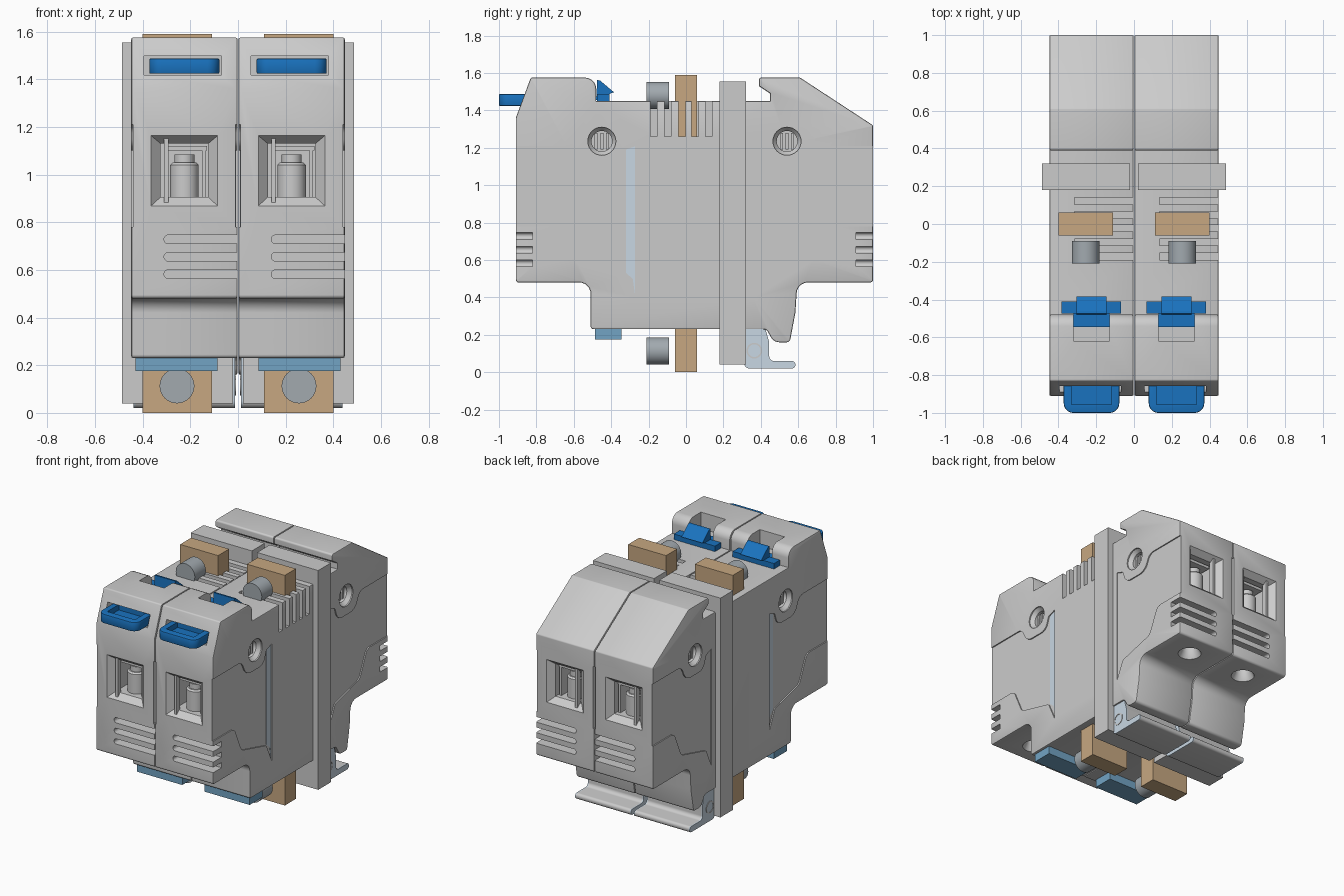
import bpy, bmesh, math
from mathutils import Vector as V

if "Cube" in bpy.data.objects:
    bpy.data.objects.remove(bpy.data.objects["Cube"])

def mat(name, c):
    m = bpy.data.materials.new(name)
    m.diffuse_color = (*c, 1)
    m.use_nodes = True
    m.node_tree.nodes["Principled BSDF"].inputs["Base Color"].default_value = m.diffuse_color
    return m
BLUE = mat("blue", (0.01, 0.17, 0.52))
SKY = mat("sky", (0.17, 0.37, 0.55))
TAN = mat("tan", (0.57, 0.39, 0.22))
STEEL = mat("steel", (0.36, 0.4, 0.43))
PALE = mat("pale", (0.58, 0.68, 0.77))

# ---------- helpers ----------
def loft(name, rings, m=None, bevel=0):
    bm = bmesh.new()
    vs = [[bm.verts.new(p) for p in r] for r in rings]
    n = len(rings[0])
    for a, b in zip(vs, vs[1:]):
        for i in range(n):
            bm.faces.new((a[i], a[(i + 1) % n], b[(i + 1) % n], b[i]))
    caps = [bm.faces.new(vs[0]), bm.faces.new(vs[-1])]
    bmesh.ops.recalc_face_normals(bm, faces=bm.faces)
    if bevel:
        bmesh.ops.bevel(bm, geom=list({e for f in caps for e in f.edges}), offset=bevel,
                        segments=2, profile=0.5, affect='EDGES')
    me = bpy.data.meshes.new(name)
    bm.to_mesh(me)
    bm.free()
    if m:
        me.materials.append(m)
    ob = bpy.data.objects.new(name, me)
    bpy.context.collection.objects.link(ob)
    return ob

def place(axis, t, u, v):
    return {'x': (t, u, v), 'y': (u, t, v), 'z': (u, v, t)}[axis]

def prism(name, axis, pts, a, b, m=None, bevel=0):
    return loft(name, [[place(axis, t, *p) for p in pts] for t in (a, b)], m, bevel)

def box(name, x0, x1, y0, y1, z0, z1, m=None, bevel=0):
    return prism(name, 'z', [(x0, y0), (x1, y0), (x1, y1), (x0, y1)], z0, z1, m, bevel)

def turned(name, axis, u, v, steps, m=None, n=32):
    # steps: (position along axis, radius)
    return loft(name, [[place(axis, t, u + r * math.cos(2 * math.pi * i / n), v + r * math.sin(2 * math.pi * i / n))
                        for i in range(n)] for t, r in steps], m)

def rounded(pts, seg=5):
    # fillets corners given as (u, v, radius)
    out = []
    for i, (u, v, r) in enumerate(pts):
        p = V((u, v))
        if not r:
            out.append(p)
            continue
        a = V(pts[i - 1][:2]) - p
        b = V(pts[(i + 1) % len(pts)][:2]) - p
        half = a.angle(b) / 2
        d = min(r / math.tan(half), a.length * 0.48, b.length * 0.48)
        s, e = p + a.normalized() * d, p + b.normalized() * d
        c = p + (a.normalized() + b.normalized()).normalized() * (d / math.cos(half))
        rad = (s - c).length
        for k in range(seg + 1):
            q = s.lerp(e, k / seg) - c
            out.append(c + q.normalized() * rad)
    return out

def carve(ob, cutters):
    for c in cutters:
        c.hide_render = True
        md = ob.modifiers.new("cut", 'BOOLEAN')
        md.object, md.operation, md.solver = c, 'DIFFERENCE', 'EXACT'
    dg = bpy.context.evaluated_depsgraph_get()
    me = bpy.data.meshes.new_from_object(ob.evaluated_get(dg))
    ob.modifiers.clear()
    ob.data = me
    for c in cutters:
        bpy.data.objects.remove(c)

def flip(y, s):
    # front features repeat on the rear, about y = 0.045
    return 0.045 + s * (y - 0.045)

# ---------- housing of one pole, centred on x = 0 ----------
W = 0.223
profile = rounded([(-0.91, 0.48, .015), (-0.91, 1.36, 0), (-0.83, 1.575, .012), (-0.48, 1.575, .08), (-0.48, 1.45, 0),
                   (0.45, 1.45, 0), (0.45, 1.49, 0), (0.39, 1.53, 0), (0.39, 1.575, .012), (0.61, 1.575, .012),
                   (1.0, 1.32, .012), (1.0, 0.48, .015), (0.595, 0.48, .06), (0.585, 0.32, 0), (0.555, 0.16, .02),
                   (0.47, 0.16, .05), (0.43, 0.23, .03), (-0.51, 0.23, .015), (-0.51, 0.48, .06)])
housing = prism("housing_left", 'x', profile, -W, W, bevel=0.008)
cuts, parts = [], []

def rect(w, z0, z1, y):
    return [(-w, y, z0), (w, y, z0), (w, y, z1), (-w, y, z1)]

for s in (1, -1):
    def f(y, s=s):
        return flip(y, s)
    # wire window with funnel edge
    cuts.append(loft("c", [rect(.16, .85, 1.18, f(-.93)), rect(.10, .905, 1.13, f(-.87)), rect(.10, .905, 1.13, f(-.68))]))
    # grille slots
    for z in (.582, .655, .728):
        slot = rounded([(-.085, z - .018, .017), (.26, z - .018, 0), (.26, z + .018, 0), (-.085, z + .018, .017)])
        cuts.append(prism("c", 'y', slot, f(-.95), f(-.82)))
    # wire opening in the underside
    cuts.append(turned("c", 'z', 0, f(-.74), [(.45, .085), (.48, .075), (.52, .052), (.62, .052)]))
    for d in (1, -1):
        # rivet holes
        cuts.append(turned("c", 'x', f(-.45), 1.235, [(d * .25, .075), (d * .215, .075), (d * .19, .055), (d * .11, .055)]))
        # shallow side recess
        rec = rounded([(-.95, 1.21, 0), (-.60, 1.21, .06), (-.55, 1.10, .08), (-.36, 1.10, .08), (-.33, 1.19, .02),
                       (-.27, 1.21, 0), (-.27, .40, 0), (-.33, .53, .02), (-.60, .60, .05), (-.68, .78, .05), (-.95, .78, 0)])
        cuts.append(prism("c", 'x', [(f(y), z) for y, z in rec], d * .215, d * .26))
        # ribs in the rivet holes
        for k in (-.03, 0, .03):
            parts.append(box("rivet_rib", min(d * .12, d * .18), max(d * .12, d * .18), f(-.45) + k - .008, f(-.45) + k + .008, 1.19, 1.28))
        if s == 1:
            strip = [(-.32, 1.19), (-.272, 1.208), (-.272, .41), (-.285, .50), (-.32, .53)]
            parts.append(prism("side_strip", 'x', strip, d * .212, d * .2165, PALE))
    # clamp screw and window details
    parts.append(turned("clamp_screw", 'z', 0, f(-.78), [(.905, .06), (1.04, .06), (1.05, .05), (1.05, .042), (1.085, .042)]))
    y0, y1 = sorted((f(-.895), f(-.86)))
    parts.append(box("window_rib", -.085, -.067, y0, y1, .87, 1.16))
    y0, y1 = sorted((f(-.84), f(-.69)))
    parts.append(box("clamp_bridge", -.08, .095, y0, y1, 1.10, 1.12))
    parts.append(box("clamp_side", .075, .09, y0, y1, .905, 1.11))

# cooling slots in the top
for y in (-.172, -.097, -.022, .048, .122):
    cuts.append(box("c", -.09, .26, y - .018, y + .018, 1.26, 1.5))
# pull handle slot, latch slot
cuts.append(box("c", -.17, .155, -.95, -.76, 1.418, 1.498))
cuts.append(box("c", -.095, .095, -.62, -.44, 1.462, 1.65))
carve(housing, cuts)

# pull handle: tray with rounded front
outline = rounded([(-.147, -.80, 0), (-.147, -1.0, .05), (.147, -1.0, .05), (.147, -.80, 0)])
handle = prism("pull_handle", 'z', outline, 1.423, 1.487, BLUE, 0.006)
carve(handle, [box("c", -.105, .105, -.955, -.83, 1.45, 1.55)])
parts.append(handle)

# latch on the top
parts.append(box("latch_bar", -.16, .155, -.475, -.41, 1.445, 1.488, BLUE))
parts.append(prism("latch_wedge", 'x', [(-.48, 1.46), (-.475, 1.562), (-.46, 1.56), (-.385, 1.497), (-.41, 1.488), (-.41, 1.46)], -.08, .08, BLUE))
parts.append(box("latch_tongue", -.095, .095, -.545, -.46, 1.455, 1.475, BLUE))

# rail clip
foot = rounded([(.31, .23, 0), (.425, .23, 0), (.445, .16, .02), (.445, .06, .025), (.585, .06, .018), (.585, .02, .018), (.31, .02, .03)])
clip = prism("rail_clip", 'x', foot, -.205, .205)
parts.append(clip)
for d in (1, -1):
    side = prism("clip_side", 'x', foot, d * .205, d * .213, PALE)
    parts += [side, turned("clip_pin", 'x', .365, .115, [(d * .19, .042), (d * .216, .042), (d * .216, .034), (d * .208, .034)])]

# ---------- second pole: copy everything sideways ----------
for ob in [housing] + parts:
    twin = ob.copy()
    twin.name = ob.name.replace("_left", "") + "_right"
    bpy.context.collection.objects.link(twin)
    ob.location.x, twin.location.x = -.225, .225

# ---------- parts mirrored about the middle ----------
for side, d in (("left", -1), ("right", 1)):
    def mbox(name, a, b, *rest):
        a, b = sorted((a * d, b * d))
        return box(f"{name}_{side}", a, b, *rest)
    mbox("flange", .02, .487, .18, .32, .04, 1.555)
    mbox("top_terminal", .11, .40, -.06, .06, 1.26, 1.59, TAN)
    mbox("bottom_terminal", .11, .40, -.06, .06, 0, .24, TAN)
    mbox("bottom_plate", .085, .43, -.487, -.345, .175, .24, SKY)
    for name, z in (("top", 1.48), ("bottom", .113)):
        turned(f"{name}_pin_{side}", 'y', d * .256, z, [(-.21, .073), (-.09, .073)], STEEL)

for ob in bpy.data.objects:
    ob.select_set(True)
bpy.context.view_layer.objects.active = housing
bpy.ops.object.shade_smooth_by_angle(angle=math.radians(30))
